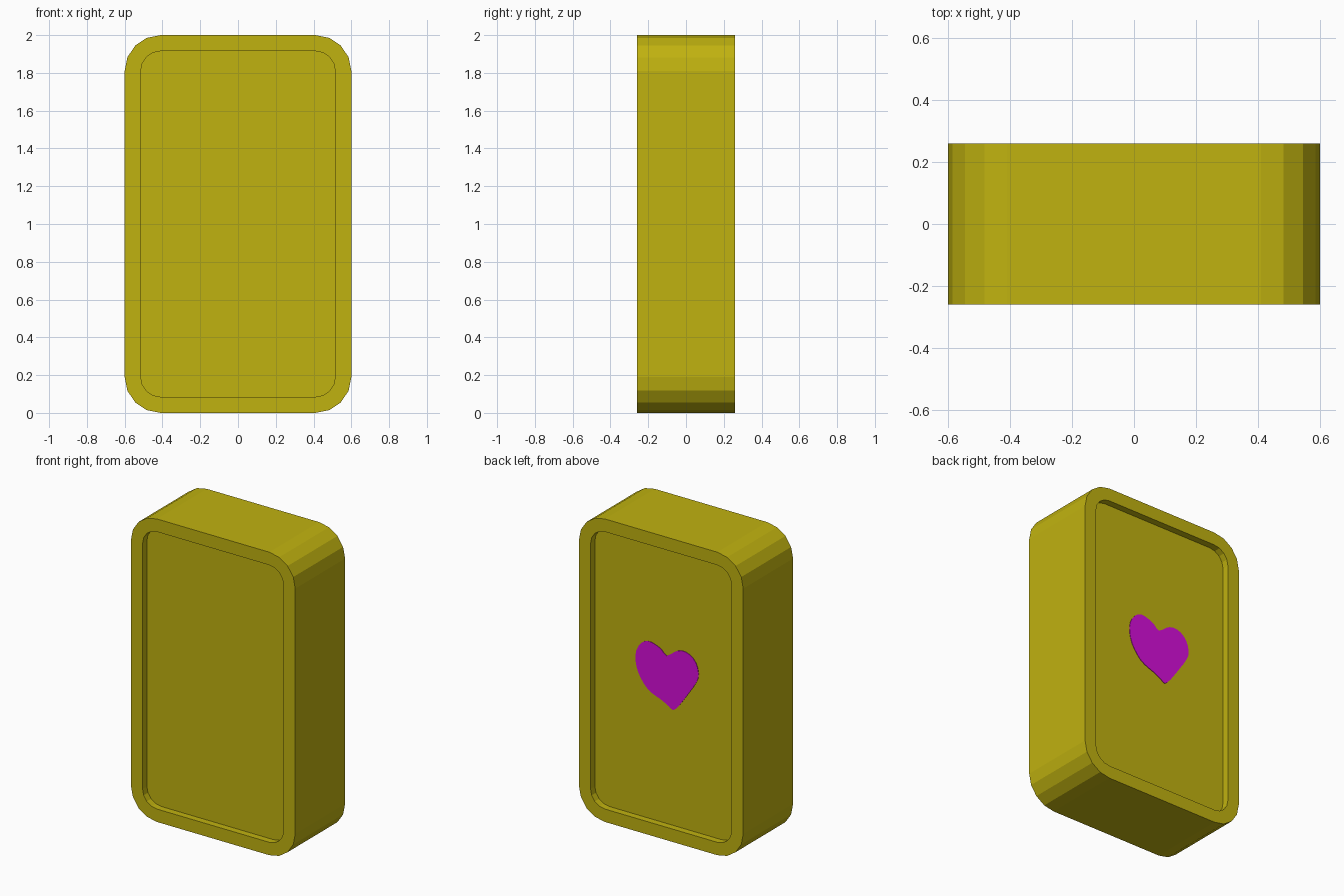
import bpy, bmesh, math
from mathutils import Vector

if "Cube" in bpy.data.objects:
    bpy.data.objects.remove(bpy.data.objects["Cube"])

W, H, D = 0.6, 1.0, 0.26        # half width, half height, half depth
RIM, RECESS = 0.085, 0.045


def material(name, rgb):
    m = bpy.data.materials.new(name)
    m.diffuse_color = (*rgb, 1)
    m.use_nodes = True
    m.node_tree.nodes["Principled BSDF"].inputs["Base Color"].default_value = m.diffuse_color
    return m


def loft(name, rings, mat):
    """Bridge equal-sized rings of points and cap both ends."""
    bm = bmesh.new()
    loops = [[bm.verts.new(p) for p in ring] for ring in rings]
    n = len(loops[0])
    for a, b in zip(loops, loops[1:]):
        for i in range(n):
            j = (i + 1) % n
            bm.faces.new((a[i], a[j], b[j], b[i]))
    bm.faces.new(loops[0][::-1])
    bm.faces.new(loops[-1])
    bmesh.ops.recalc_face_normals(bm, faces=bm.faces)
    me = bpy.data.meshes.new(name)
    bm.to_mesh(me)
    bm.free()
    me.materials.append(mat)
    ob = bpy.data.objects.new(name, me)
    bpy.context.collection.objects.link(ob)
    return ob


def rounded_ring(inset, radius, y, seg=4):
    """Rounded rectangle in the xz plane, with four flats per corner."""
    pts = []
    for k, (sx, sz) in enumerate(((1, 1), (-1, 1), (-1, -1), (1, -1))):
        cx, cz = sx * (W - inset - radius), sz * (H - inset - radius)
        for i in range(seg + 1):
            a = math.pi / 2 * (k + i / seg)
            pts.append((cx + radius * math.cos(a), y, H + cz + radius * math.sin(a)))
    return pts


yellow = material("mustard yellow", (0.527, 0.445, 0.005))
purple = material("bright purple", (0.67, 0.0045, 0.70))

# Case with a raised rim around a recessed panel, front and back
inner, outer = (RIM, 0.105), (0, 0.19)
loft("case", [rounded_ring(*shape, y) for shape, y in (
    (inner, -D + RECESS), (inner, -D), (outer, -D),
    (outer, D), (inner, D), (inner, D - RECESS))], yellow)

# Hand-painted heart on the back panel: outline as seen from behind
outline = [(.012, .193), (.07, .235), (.121, .256), (.18, .245), (.224, .204),
           (.244, .137), (.231, .08), (.18, 0), (.129, -.074), (.092, -.123),
           (.058, -.153), (.026, -.135), (-.025, -.109), (-.076, -.09),
           (-.12, -.068), (-.157, -.032), (-.197, .029), (-.216, .103),
           (-.21, .171), (-.176, .227), (-.127, .254), (-.069, .244), (-.025, .222)]
pts = [Vector(p) for p in outline]
n, smooth = len(pts), []
for i in range(n):
    a, b, c, d = (pts[(i + k) % n] for k in (-1, 0, 1, 2))
    smooth += [b, (9 * (b + c) - a - d) / 16]   # curve through the points
back = D - RECESS
loft("heart", [[(-p.x, y, H + p.y) for p in smooth]
               for y in (back - 0.002, back + 0.003)], purple)
